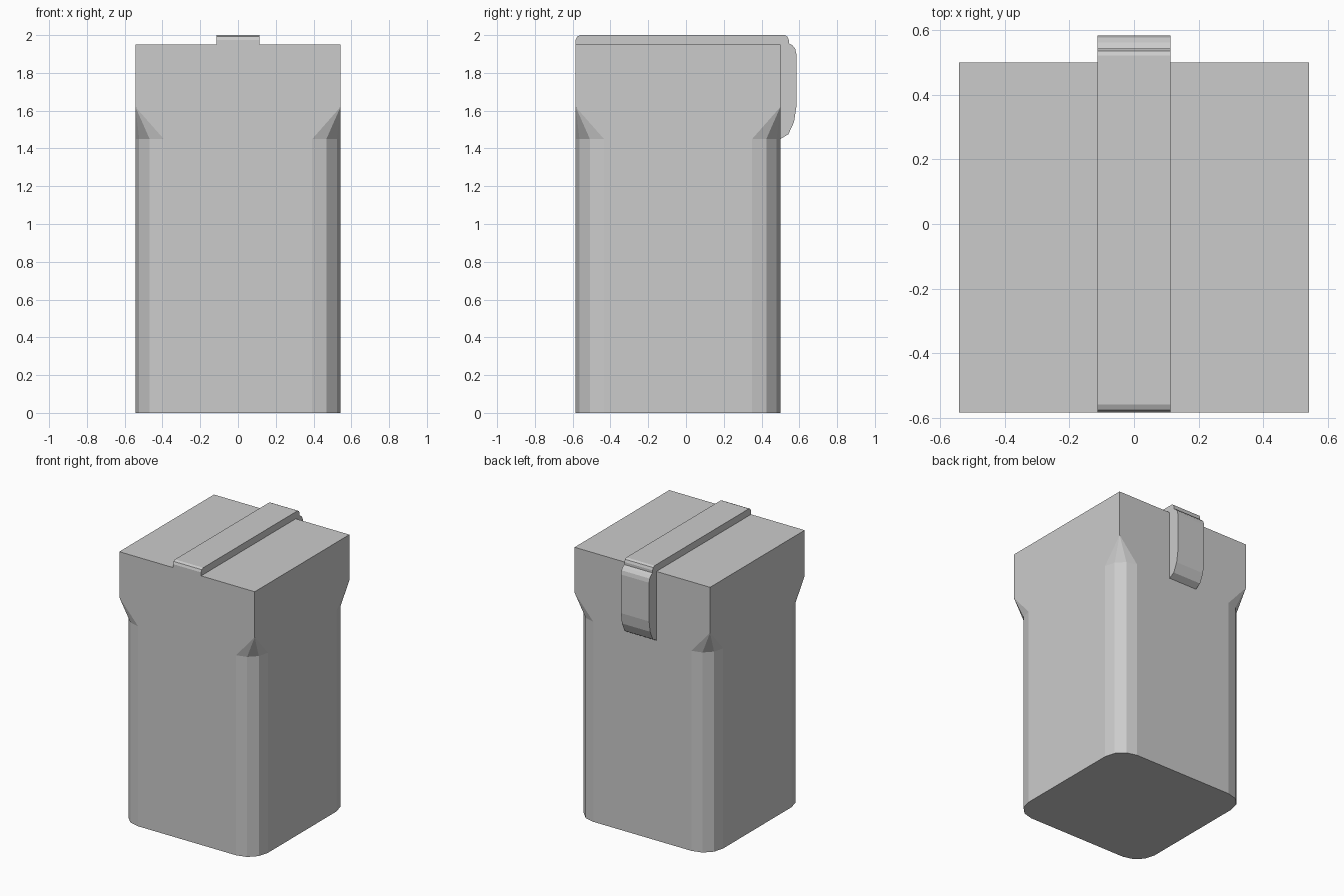
import bpy, bmesh
from math import sin, cos, pi

if "Cube" in bpy.data.objects:
    bpy.data.objects.remove(bpy.data.objects["Cube"])

HX, Y0, Y1 = 0.543, -0.584, 0.50     # body half width, front and back
Z_ROUND, Z_TIP, Z_TOP = 1.45, 1.62, 1.95
R, SEG = 0.15, 3                     # rounded vertical edges


def finish(name, bm):
    bmesh.ops.recalc_face_normals(bm, faces=bm.faces)
    mesh = bpy.data.meshes.new(name)
    bm.to_mesh(mesh)
    bm.free()
    obj = bpy.data.objects.new(name, mesh)
    bpy.context.collection.objects.link(obj)
    return obj


# Case body: square top whose corners taper into rounded edges below
bm = bmesh.new()
corners = [(HX, Y1, 1, 1), (-HX, Y1, -1, 1), (-HX, Y0, -1, -1), (HX, Y0, 1, -1)]
low, high, tips, tops = [], [], [], []
for i, (x, y, sx, sy) in enumerate(corners):
    cx, cy = x - sx * R, y - sy * R
    arc = []
    for k in range(SEG + 1):
        a = i * pi / 2 + k * pi / 2 / SEG
        arc.append((cx + R * cos(a), cy + R * sin(a)))
    low.append([bm.verts.new((*p, 0)) for p in arc])
    high.append([bm.verts.new((*p, Z_ROUND)) for p in arc])
    tips.append(bm.verts.new((x, y, Z_TIP)))
    tops.append(bm.verts.new((x, y, Z_TOP)))
for i in range(4):
    j = (i + 1) % 4
    for k in range(SEG):
        bm.faces.new((low[i][k], low[i][k + 1], high[i][k + 1], high[i][k]))
        bm.faces.new((high[i][k], high[i][k + 1], tips[i]))
    bm.faces.new((low[i][-1], low[j][0], high[j][0], tips[j],
                  tops[j], tops[i], tips[i], high[i][-1]))
bm.faces.new(tops)
bm.faces.new([v for arc in low for v in arc])
finish("case_body", bm)


# Strap: side profile (y, z) over the lid and down the back, extruded in x
profile = [(Y0, 1.95), (Y0, 1.975), (-0.577, 1.992), (-0.56, 2.0),
           (0.522, 2.0), (0.537, 1.992), (0.544, 1.975), (0.544, 1.956),
           (0.562, 1.947), (0.578, 1.928), (0.584, 1.90), (0.584, 1.62),
           (0.572, 1.54), (0.542, 1.475), (0.50, 1.45), (0.50, 1.95)]
bm = bmesh.new()
face = bm.faces.new([bm.verts.new((-0.113, y, z)) for y, z in profile])
ext = bmesh.ops.extrude_face_region(bm, geom=[face])
bmesh.ops.translate(bm, vec=(0.226, 0, 0),
                    verts=[g for g in ext["geom"] if isinstance(g, bmesh.types.BMVert)])
finish("lid_strap", bm)
